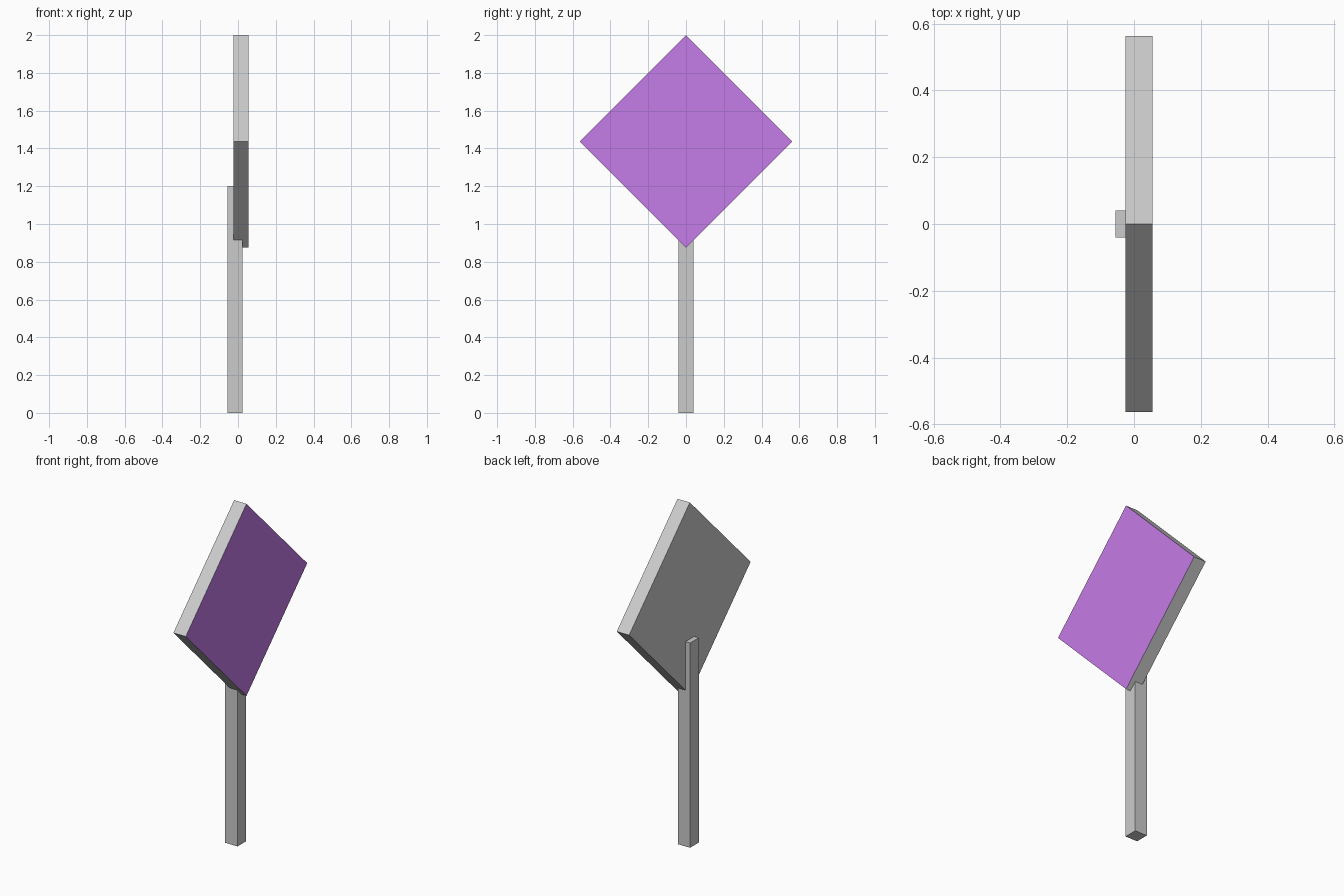
import bpy
from math import radians, sqrt

if "Cube" in bpy.data.objects:
    bpy.data.objects.remove(bpy.data.objects["Cube"])


def box(name, center, size, tilt=0.0):
    bpy.ops.mesh.primitive_cube_add(size=1, location=center)
    obj = bpy.context.object
    obj.name = name
    obj.scale = size
    bpy.ops.object.transform_apply(location=False, rotation=False, scale=True)
    obj.rotation_euler.x = radians(tilt)
    return obj


THICK = 0.08
HALF_DIAGONAL = 0.5625

# Square post, standing behind the panel and slightly embedded in it
box("post", (-0.015, 0, 0.6), (THICK, THICK, 1.2))

# Square panel turned onto its corner
side = HALF_DIAGONAL * sqrt(2)
panel = box("sign_panel", (0.015, 0, 2 - HALF_DIAGONAL), (THICK, side, side), 45)

# Grey body, purple on the display face only
grey = bpy.data.materials.new("panel_grey")
purple = bpy.data.materials.new("display_purple")
purple.diffuse_color = (0.56, 0.20, 0.80, 1)
purple.use_nodes = True
purple.node_tree.nodes["Principled BSDF"].inputs["Base Color"].default_value = purple.diffuse_color
panel.data.materials.append(grey)
panel.data.materials.append(purple)
for face in panel.data.polygons:
    face.material_index = 1 if face.normal.x > 0.9 else 0
